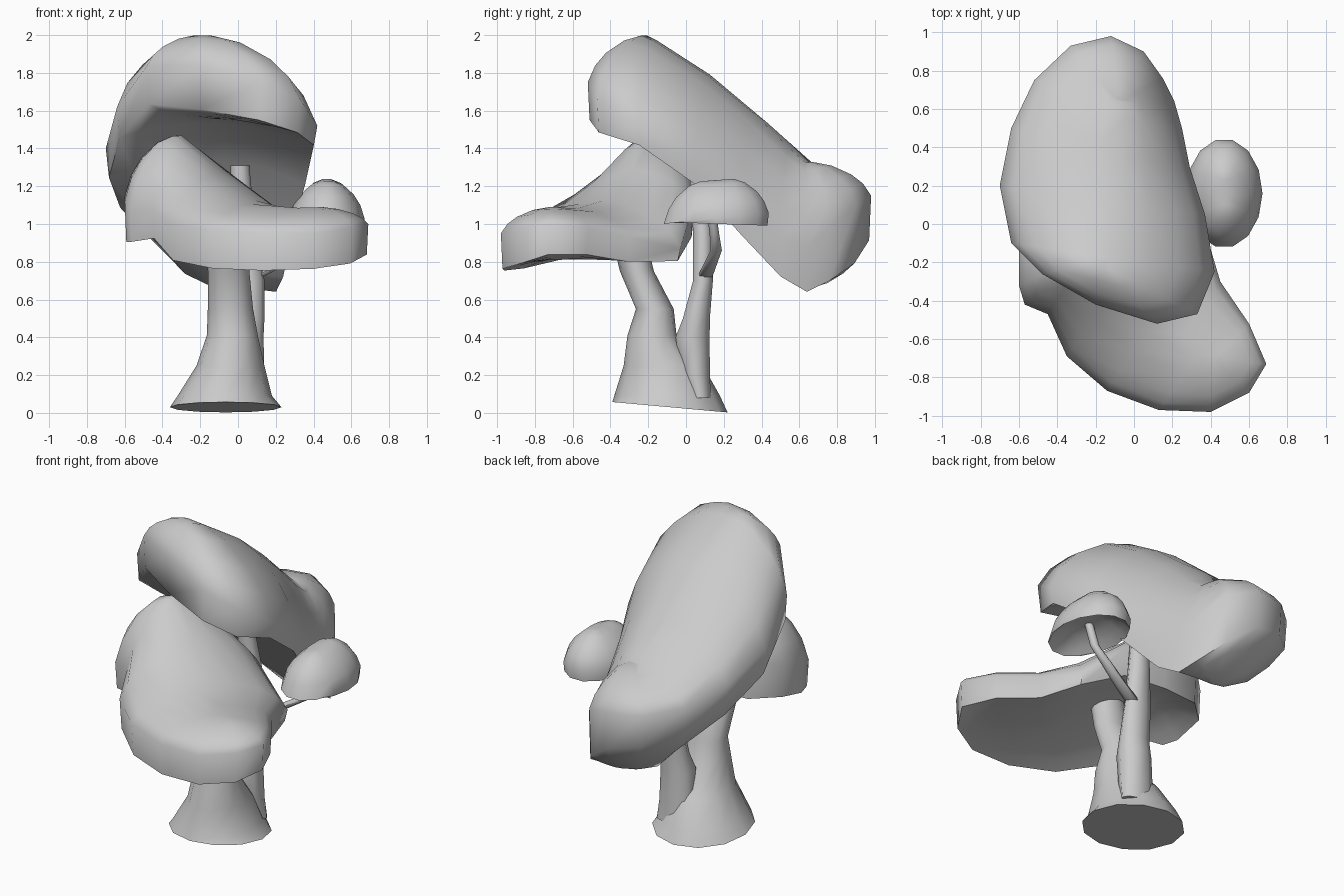
import bpy, bmesh, math
from mathutils import Vector


def loft(name, rings, angle=60):
    """Skin a list of equal-length closed rings and cap both ends."""
    bm = bmesh.new()
    rows = [[bm.verts.new(p) for p in r] for r in rings]
    n = len(rows[0])
    for a, b in zip(rows, rows[1:]):
        for i in range(n):
            j = (i + 1) % n
            bm.faces.new((a[i], a[j], b[j], b[i]))
    bm.faces.new(rows[0])
    bm.faces.new(rows[-1])
    bmesh.ops.recalc_face_normals(bm, faces=bm.faces[:])
    bmesh.ops.triangulate(bm, faces=[f for f in bm.faces if len(f.verts) > 4])
    me = bpy.data.meshes.new(name)
    bm.to_mesh(me)
    bm.free()
    ob = bpy.data.objects.new(name, me)
    bpy.context.collection.objects.link(ob)
    bpy.ops.object.select_all(action='DESELECT')
    ob.select_set(True)
    bpy.context.view_layer.objects.active = ob
    bpy.ops.object.shade_smooth_by_angle(angle=math.radians(angle))
    return ob


def canopy(name, rim, spine):
    """rim: (x, y, z_low, z_high); spine: (x, y, z_top, z_under)."""
    spine = [Vector(s) for s in spine]
    a, d = spine[0].xy, spine[-1].xy - spine[0].xy
    ts = [(s.xy - a).dot(d) / d.length_squared for s in spine]

    def target(p):
        t = min(1, max(0, (Vector(p[:2]) - a).dot(d) / d.length_squared))
        for k in range(len(ts) - 1):
            if t <= ts[k + 1] + 1e-6:
                return spine[k].lerp(spine[k + 1], (t - ts[k]) / (ts[k + 1] - ts[k]))
        return spine[-1]

    tg = [target(p) for p in rim]

    def ring(s, top, power):
        f = (1 - s * s) ** power if s < 1 else 0
        out = []
        for p, q in zip(rim, tg):
            z0, z1 = (p[3], q[2]) if top else (p[2], q[3])
            out.append((q[0] + (p[0] - q[0]) * s, q[1] + (p[1] - q[1]) * s,
                        z0 + (z1 - z0) * f))
        return out

    rings = [ring(s, False, 1.0) for s in (0.12, 0.45, 0.75, 0.97)]
    rings += [ring(s, True, 0.7) for s in (1, 0.88, 0.7, 0.4, 0.12)]
    return loft(name, rings)


def stem(name, sections, sides=12, tilt=0):
    """sections: (x, y, z, rx, ry); tilt slopes the lowest ring."""
    rings = []
    for k, (x, y, z, rx, ry) in enumerate(sections):
        r = []
        for i in range(sides):
            t = 2 * math.pi * i / sides
            dy = ry * math.sin(t)
            r.append((x + rx * math.cos(t), y + dy, z - (tilt * dy if k == 0 else 0)))
        rings.append(r)
    return loft(name, rings)


# Large tilted canopy at the top: hollow at the front, full belly at the back
canopy("upper_canopy", [
    (0.12, -0.52, 1.55, 1.75), (0.33, -0.47, 1.48, 1.66), (0.42, -0.25, 1.41, 1.52),
    (0.37, 0.05, 1.20, 1.36), (0.29, 0.30, 0.93, 1.12), (0.25, 0.50, 0.72, 0.92),
    (0.21, 0.64, 0.64, 0.88), (0.15, 0.76, 0.70, 0.98), (0.05, 0.90, 0.80, 1.10),
    (-0.12, 0.98, 0.93, 1.15), (-0.33, 0.93, 0.98, 1.16), (-0.52, 0.75, 1.03, 1.20),
    (-0.64, 0.50, 1.10, 1.28), (-0.70, 0.20, 1.24, 1.40), (-0.64, -0.10, 1.45, 1.62),
    (-0.48, -0.26, 1.64, 1.84), (-0.20, -0.42, 1.61, 1.84),
], [(-0.2, -0.2, 2.0, 1.56), (-0.12, 0.17, 1.76, 1.30),
    (-0.11, 0.4, 1.56, 0.90), (-0.08, 0.63, 1.33, 0.66)])

# Lower front canopy with a raised hump on the left
canopy("front_canopy", [
    (-0.60, -0.12, 0.95, 1.15), (-0.60, -0.32, 0.90, 1.12), (-0.57, -0.42, 0.90, 1.07),
    (-0.45, -0.47, 0.92, 1.08), (-0.35, -0.69, 0.80, 1.00), (-0.14, -0.87, 0.76, 0.97),
    (0.13, -0.97, 0.75, 0.95), (0.40, -0.98, 0.76, 0.95), (0.60, -0.88, 0.79, 0.98),
    (0.69, -0.73, 0.84, 1.00), (0.60, -0.52, 0.84, 0.98), (0.45, -0.30, 0.80, 0.93),
    (0.37, -0.03, 0.80, 0.87), (0.10, 0.04, 0.93, 1.10), (-0.20, 0.04, 0.95, 1.22),
    (-0.45, 0.02, 0.95, 1.20),
], [(-0.31, -0.2, 1.47, 1.0), (-0.05, -0.4, 1.18, 0.90),
    (0.15, -0.57, 1.08, 0.82), (0.42, -0.7, 1.09, 0.81)])

# Small side canopy
small_rim = []
for i in range(14):
    t = 2 * math.pi * i / 14
    small_rim.append((0.47 + 0.20 * math.cos(t), 0.16 + 0.285 * math.sin(t),
                      0.995 - 0.01 * math.sin(t), 1.03 + 0.03 * math.sin(t)))
canopy("small_canopy", small_rim, [(0.48, 0.11, 1.23, 1.09), (0.47, 0.23, 1.24, 1.09)])

# Flared front trunk
stem("front_trunk", [
    (-0.065, -0.085, 0.03, 0.295, 0.305), (-0.07, -0.10, 0.09, 0.25, 0.28),
    (-0.04, -0.12, 0.25, 0.18, 0.21), (-0.03, -0.18, 0.41, 0.135, 0.13),
    (-0.04, -0.165, 0.55, 0.12, 0.10), (-0.05, -0.26, 0.75, 0.11, 0.09),
    (-0.06, -0.31, 0.96, 0.11, 0.09)], tilt=0.09)

# Slim back trunk
stem("back_trunk", [
    (0.03, 0.075, 0.08, 0.12, 0.06), (0.03, 0.05, 0.2, 0.11, 0.08),
    (0.03, 0.035, 0.4, 0.105, 0.095), (0.045, 0.055, 0.5, 0.095, 0.075),
    (0.05, 0.09, 0.7, 0.09, 0.055), (0.04, 0.09, 0.95, 0.07, 0.055),
    (0.015, 0.07, 1.2, 0.055, 0.05), (0.01, 0.07, 1.31, 0.05, 0.05)], sides=10)

# Twig carrying the small canopy
stem("side_branch", [
    (0.09, 0.10, 0.72, 0.045, 0.04), (0.22, 0.13, 0.79, 0.04, 0.035),
    (0.34, 0.16, 0.86, 0.035, 0.03), (0.42, 0.15, 0.95, 0.028, 0.025),
    (0.45, 0.13, 1.10, 0.025, 0.025)], sides=8)
